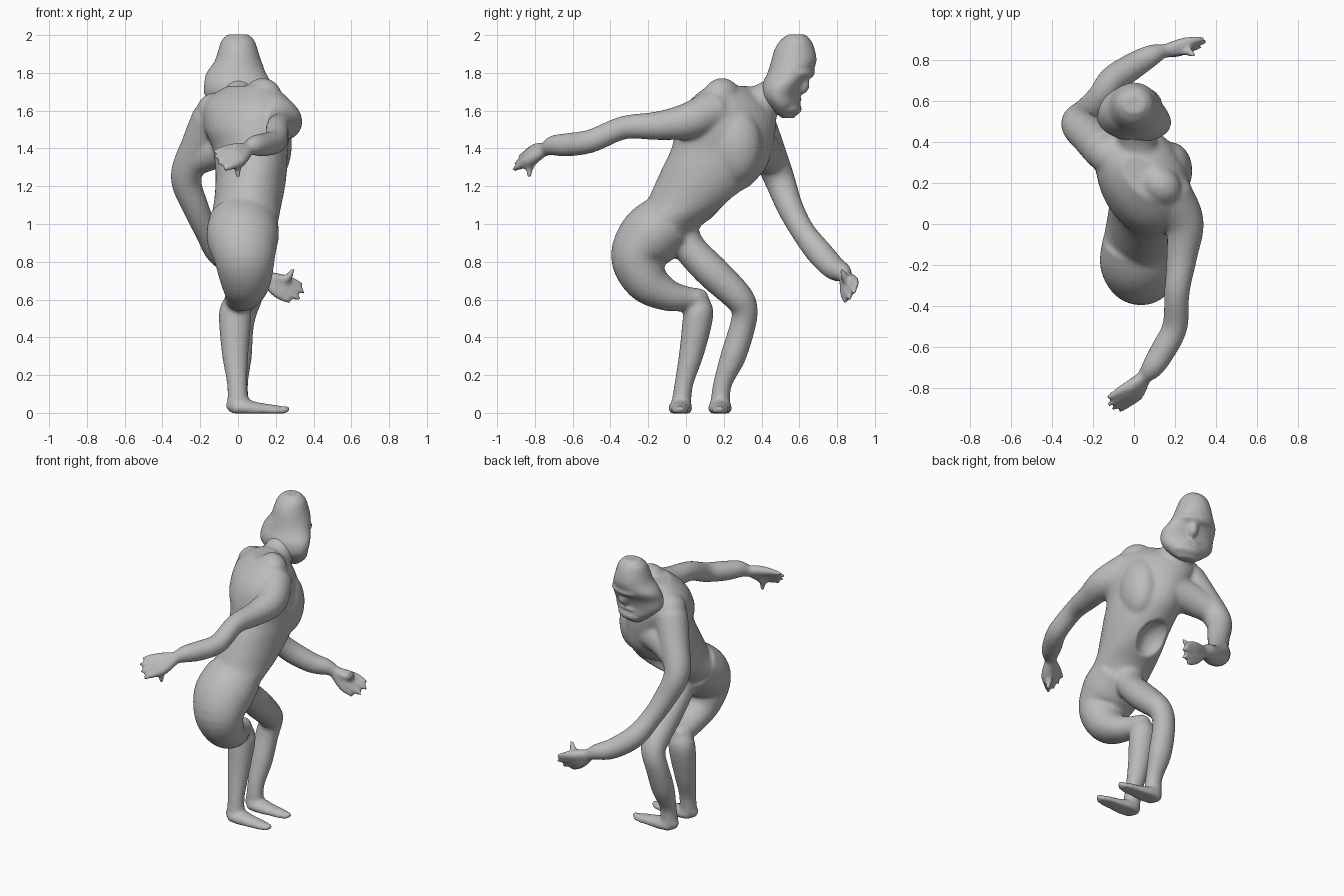
import bpy, bmesh, math
from mathutils import Vector, Matrix

grey = bpy.data.materials.new("plain grey")
grey.diffuse_color = (0.5, 0.5, 0.5, 1)
SEG = 32


def spline(pts, steps):
    """Smooth curve through points of any dimension."""
    P = [Vector(p) for p in pts]
    P = [P[0] * 2 - P[1]] + P + [P[-1] * 2 - P[-2]]
    path = []
    for i in range(1, len(P) - 2):
        a, b, c, d = P[i - 1:i + 3]
        for s in range(steps):
            t = s / steps
            path.append(0.5 * (2 * b + (c - a) * t + (2 * a - 5 * b + 4 * c - d) * t * t
                               + (3 * b - a - 3 * c + d) * t ** 3))
    return path + [P[-2]]


def skin_rings(bm, rings):
    """Bridge a list of point rings into a closed skin."""
    loops = [[bm.verts.new(p) for p in ring] for ring in rings]
    for a, b in zip(loops, loops[1:]):
        for i in range(SEG):
            j = (i + 1) % SEG
            bm.faces.new((a[i], a[j], b[j], b[i]))
    bm.faces.new(loops[0][::-1])
    bm.faces.new(loops[-1])


def slices(bm, rows):
    """Stack of horizontal ellipses: x, y, z, radius x, radius y, turn."""
    rings = []
    for x, y, z, rx, ry, turn in spline(rows, 4):
        m = Matrix.Rotation(math.radians(turn), 3, 'Z')
        ring = []
        for i in range(SEG):
            k = 2 * math.pi * i / SEG - math.radians(turn)   # keeps ring points aligned
            ring.append(Vector((x, y, z)) + m @ Vector((rx * math.cos(k), ry * math.sin(k), 0)))
        rings.append(ring)
    skin_rings(bm, rings)


def limb(bm, pts, wide=1.0, ref=(1, 0, 0)):
    """Smooth tube through x, y, z, radius points; wide stretches it along ref."""
    path = spline(pts, 5)
    rings = []
    for i, p in enumerate(path):
        tan = (path[min(i + 1, len(path) - 1)] - path[max(i - 1, 0)]).to_3d().normalized()
        side = Vector(ref)
        side = (side - tan * side.dot(tan)).normalized()
        up = tan.cross(side)
        ring = []
        for k in (2 * math.pi * n / SEG for n in range(SEG)):
            q = p.to_3d() + (side * math.cos(k) * wide + up * math.sin(k)) * p.w
            q.z = max(q.z, -0.003)
            ring.append(q)
        rings.append(ring)
    skin_rings(bm, rings)
    for p in (path[0], path[-1]):      # rounded ends
        blob(bm, p.to_3d() + Vector((0, 0, max(0, p.w * 0.95 - p.z))), (p.w * 0.95,) * 3)


def blob(bm, centre, radii, turn=0):
    m = (Matrix.Translation(centre) @ Matrix.Rotation(math.radians(turn), 4, 'Z')
         @ Matrix.Diagonal((*radii, 1)))
    bmesh.ops.create_uvsphere(bm, u_segments=24, v_segments=16, radius=1, matrix=m)


def make(bm, name):
    bmesh.ops.recalc_face_normals(bm, faces=bm.faces)
    me = bpy.data.meshes.new(name)
    bm.to_mesh(me)
    bm.free()
    ob = bpy.data.objects.new(name, me)
    bpy.context.collection.objects.link(ob)
    me.materials.append(grey)
    return ob


def finish(bm, name, voxel, rounds, cutter=None):
    """Fuse the overlapping volumes of a part into one smooth surface."""
    ob = make(bm, name)
    steps = 2 if cutter else 1
    for n in range(steps):
        r = ob.modifiers.new("fuse", 'REMESH')
        r.mode, r.voxel_size, r.use_smooth_shade = 'VOXEL', voxel, True
        if cutter and n == 0:
            b = ob.modifiers.new("hollow", 'BOOLEAN')
            b.operation, b.solver, b.object = 'DIFFERENCE', 'EXACT', cutter
    s = ob.modifiers.new("soften", 'SMOOTH')
    s.factor, s.iterations = 0.5, rounds


def hand(bm, wrist, palm, tips, thumb, pr):
    w, p = Vector(wrist), Vector(palm)
    mid = sum((Vector(t) for t in tips), Vector()) / len(tips)
    for t in tips:
        t = Vector(t)
        knuckle = p + (t - mid) * 0.75
        limb(bm, [(*w, 0.03), (*p.lerp(knuckle, 0.8), pr), (*knuckle.lerp(t, 0.5), 0.023), (*t, 0.014)])
    limb(bm, [(*w, 0.028), (*p.lerp(Vector(thumb), 0.4), 0.025), (*thumb, 0.014)])


# ---- hollow under the ribs
bm = bmesh.new()
blob(bm, (0.05, 0.29, 1.06), (0.12, 0.15, 0.15))
hollow = make(bm, "belly_cutter")
hollow.hide_render = True
hollow.hide_viewport = True

# ---- body: torso, hips, limbs, hands and feet fused together
bm = bmesh.new()

# torso
slices(bm, [(0.03, -0.15, 0.92, 0.15, 0.17, 0), (0.03, -0.11, 1.0, 0.18, 0.20, 0),
            (0.05, 0.01, 1.1, 0.18, 0.23, 0), (0.065, 0.085, 1.2, 0.185, 0.255, 0),
            (0.07, 0.15, 1.3, 0.19, 0.275, 5), (0.065, 0.19, 1.4, 0.195, 0.27, 12),
            (0.05, 0.21, 1.5, 0.215, 0.275, 25), (0.04, 0.225, 1.6, 0.195, 0.275, 38),
            (0.04, 0.23, 1.67, 0.15, 0.23, 45), (0.06, 0.22, 1.73, 0.08, 0.14, 50)])
blob(bm, (0.13, 0.19, 1.675), (0.11, 0.09, 0.098), -40)    # raised shoulder
blob(bm, (-0.12, 0.34, 1.60), (0.10, 0.10, 0.095), -40)    # lowered shoulder
blob(bm, (0.18, 0.26, 1.42), (0.105, 0.14, 0.20))          # chest
# fold from the chest to the reaching arm
limb(bm, [(0.05, 0.33, 1.42, 0.12), (-0.1, 0.39, 1.4, 0.105), (-0.23, 0.45, 1.34, 0.085)])
# neck
limb(bm, [(0.02, 0.28, 1.6, 0.12), (0.01, 0.4, 1.64, 0.1), (0.0, 0.52, 1.72, 0.09)])

# rear leg
limb(bm, [(0.03, -0.08, 1.02, 0.16), (0.025, -0.19, 0.93, 0.168), (0.035, -0.255, 0.82, 0.143),
          (0.04, -0.205, 0.695, 0.117), (0.03, -0.1, 0.625, 0.086), (0.005, 0.0, 0.605, 0.066),
          (-0.01, 0.07, 0.605, 0.055)], wide=1.14)
limb(bm, [(-0.01, 0.06, 0.6, 0.06), (-0.015, 0.065, 0.52, 0.08), (-0.015, 0.03, 0.32, 0.066),
          (-0.005, -0.01, 0.16, 0.05), (0.0, -0.025, 0.05, 0.052)], wide=1.08)
# front leg
limb(bm, [(0.03, -0.03, 0.97, 0.09), (0.04, 0.025, 0.865, 0.086), (0.05, 0.14, 0.745, 0.09),
          (0.045, 0.27, 0.62, 0.08), (0.03, 0.31, 0.55, 0.07), (0.01, 0.3, 0.46, 0.068),
          (0.0, 0.25, 0.3, 0.068), (0.0, 0.195, 0.16, 0.05), (0.0, 0.18, 0.05, 0.052)], wide=1.08)
# feet
for y in (-0.03, 0.18):
    limb(bm, [(-0.025, y, 0.03, 0.042), (0.04, y, 0.025, 0.045), (0.12, y, 0.015, 0.038),
              (0.2, y, 0.01, 0.032), (0.255, y, 0.008, 0.022)], wide=1.4, ref=(0, 1, 0))

# trailing arm
limb(bm, [(0.17, 0.15, 1.6, 0.115), (0.245, 0.01, 1.545, 0.096), (0.235, -0.15, 1.52, 0.076),
          (0.21, -0.33, 1.51, 0.062), (0.2, -0.5, 1.44, 0.062), (0.14, -0.62, 1.42, 0.062),
          (0.09, -0.7, 1.415, 0.054), (0.05, -0.745, 1.395, 0.036)])
hand(bm, (0.06, -0.735, 1.4), (0.0, -0.81, 1.37),
     [(-0.12, -0.845, 1.385), (-0.12, -0.88, 1.355), (-0.1, -0.9, 1.32), (-0.07, -0.91, 1.29)],
     (0.0, -0.83, 1.255), 0.032)
# reaching arm
limb(bm, [(-0.14, 0.36, 1.56, 0.105), (-0.205, 0.42, 1.42, 0.095), (-0.275, 0.49, 1.25, 0.082),
          (-0.225, 0.55, 1.09, 0.07), (-0.165, 0.62, 0.96, 0.064), (-0.1, 0.705, 0.85, 0.07),
          (0.01, 0.78, 0.77, 0.064), (0.09, 0.825, 0.745, 0.052), (0.14, 0.845, 0.725, 0.036)])
hand(bm, (0.13, 0.84, 0.725), (0.22, 0.86, 0.675),
     [(0.335, 0.905, 0.68), (0.345, 0.89, 0.64), (0.32, 0.865, 0.605), (0.27, 0.845, 0.59)],
     (0.29, 0.825, 0.755), 0.03)
finish(bm, "body", 0.01, 9, hollow)

# ---- head with brow, nose and jaw
bm = bmesh.new()
slices(bm, [(0.02, 0.54, 1.56, 0.06, 0.03, -12), (0.02, 0.53, 1.59, 0.10, 0.055, -12),
            (0.015, 0.52, 1.63, 0.145, 0.08, -10), (0.0, 0.505, 1.68, 0.178, 0.097, -8),
            (0.0, 0.515, 1.74, 0.18, 0.11, -5), (-0.01, 0.55, 1.8, 0.158, 0.118, -5),
            (0.0, 0.57, 1.86, 0.125, 0.12, 0), (0.0, 0.575, 1.92, 0.105, 0.108, 0),
            (0.0, 0.58, 1.97, 0.088, 0.083, 0), (0.0, 0.585, 2.004, 0.055, 0.045, 0)])
blob(bm, (0.02, 0.605, 1.80), (0.12, 0.075, 0.04), -12)
blob(bm, (0.04, 0.61, 1.74), (0.035, 0.045, 0.055), -12)
blob(bm, (0.03, 0.555, 1.61), (0.10, 0.055, 0.04), -12)
blob(bm, (0.03, 0.57, 1.66), (0.085, 0.04, 0.018), -12)
finish(bm, "head", 0.01, 6)
